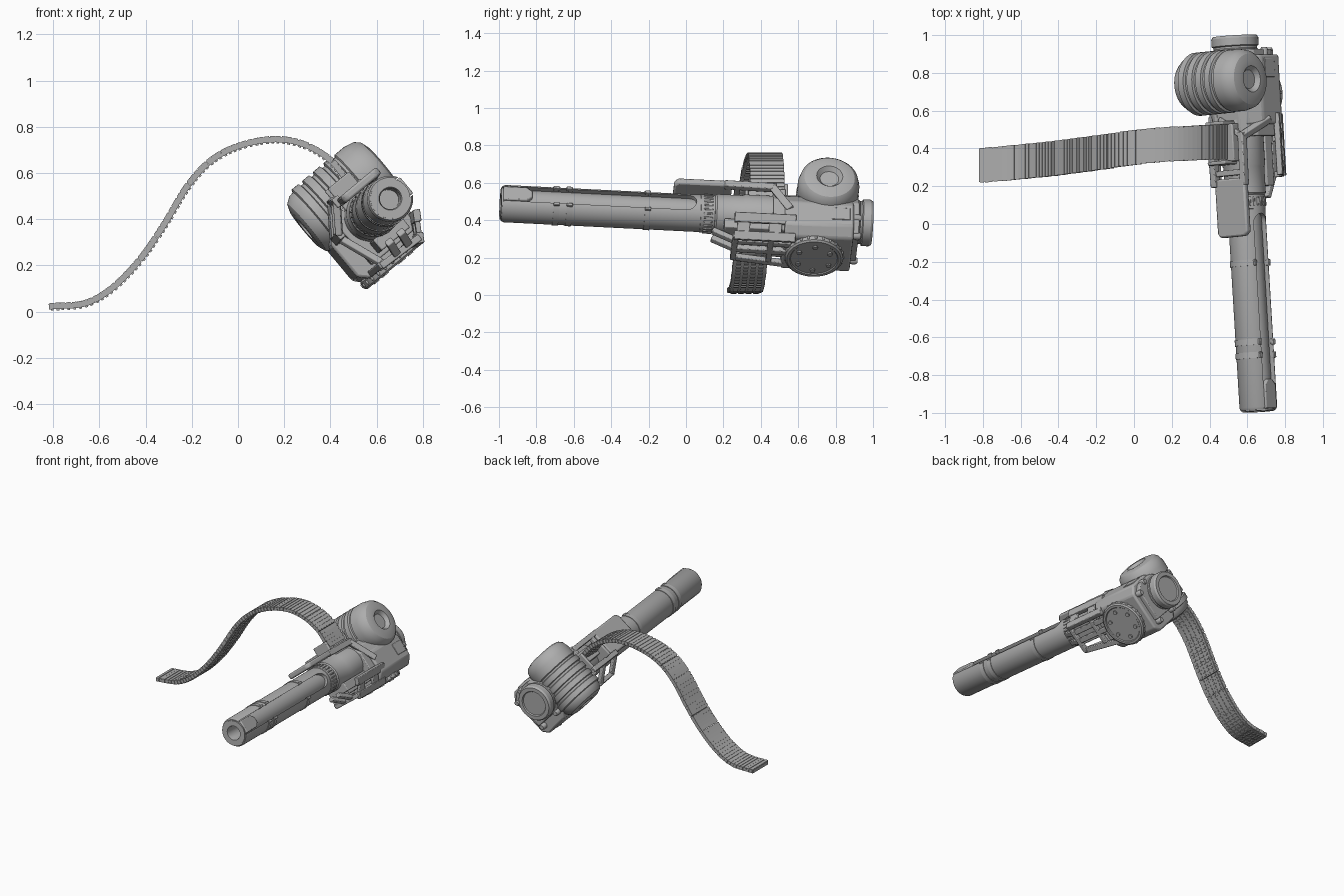
import bpy, bmesh, math
from mathutils import Vector, Matrix

if "Cube" in bpy.data.objects:
    bpy.data.objects.remove(bpy.data.objects["Cube"])

GREY = (0.42, 0.42, 0.42, 1)
mat = bpy.data.materials.new("gun metal grey")
mat.use_nodes = True
mat.diffuse_color = GREY
mat.node_tree.nodes["Principled BSDF"].inputs["Base Color"].default_value = GREY

# Tilted and rolled frame of the gun: x right, y back along the barrel, z up
back = Vector((-0.06, 1, -0.05)).normalized()
right = Vector((0.77, 0, 0.64))
right = (right - back * right.dot(back)).normalized()
up = right.cross(back)
GUN = Matrix((right, back, up)).transposed().to_4x4()
GUN.translation = (0.60, 0, 0.44)
made = []


def finish(name, bm, bevel=0, frame=GUN):
    bmesh.ops.recalc_face_normals(bm, faces=bm.faces)
    me = bpy.data.meshes.new(name)
    bm.to_mesh(me)
    bm.free()
    me.materials.append(mat)
    ob = bpy.data.objects.new(name, me)
    bpy.context.collection.objects.link(ob)
    ob.matrix_world = frame
    if bevel:
        mod = ob.modifiers.new("bevel", "BEVEL")
        mod.width, mod.segments = bevel, 2
    made.append(ob)
    return ob


def lathe(name, profile, centre=(0, 0, 0), axis="Y", n=40):
    """Turn (radius, distance) points around an axis through centre."""
    bm, rings = bmesh.new(), []
    for r, t in profile:
        ring = []
        for i in range(n):
            a = math.tau * i / n
            c, s = r * math.cos(a), r * math.sin(a)
            p = {"X": (t, c, s), "Y": (c, t, s), "Z": (c, s, t)}[axis]
            ring.append(bm.verts.new(Vector(p) + Vector(centre)))
        rings.append(ring)
    for A, B in zip(rings, rings[1:]):
        for i in range(n):
            j = (i + 1) % n
            bm.faces.new((A[i], A[j], B[j], B[i]))
    bm.faces.new(rings[0])
    bm.faces.new(rings[-1])
    return finish(name, bm)


def prism(name, pts, lo, hi, axis="Y", bevel=0.006):
    """Extrude a flat outline along an axis."""
    bm = bmesh.new()
    place = {"X": lambda a, b, t: (t, a, b), "Y": lambda a, b, t: (a, t, b),
             "Z": lambda a, b, t: (a, b, t)}[axis]
    ends = [[bm.verts.new(place(a, b, t)) for a, b in pts] for t in (lo, hi)]
    for e in ends:
        bm.faces.new(e)
    for i in range(len(pts)):
        j = (i + 1) % len(pts)
        bm.faces.new((ends[0][i], ends[0][j], ends[1][j], ends[1][i]))
    return finish(name, bm, bevel)


def box(name, x, y, z, bevel=0.006):
    return prism(name, [(x[0], z[0]), (x[1], z[0]), (x[1], z[1]), (x[0], z[1])], *y, bevel=bevel)


def bar(name, a, b, w, h):
    """Box beam between two points."""
    a, b = Vector(a), Vector(b)
    bm = bmesh.new()
    bmesh.ops.create_cube(bm, size=1)
    rot = (b - a).to_track_quat("Y", "Z").to_matrix().to_4x4()
    m = Matrix.Translation((a + b) / 2) @ rot @ Matrix.Diagonal((w, (b - a).length, h, 1))
    bmesh.ops.transform(bm, matrix=m, verts=bm.verts)
    return finish(name, bm, 0.005)


# Slotted outer barrel with an inner barrel and a bored muzzle
shroud = lathe("barrel_shroud", [(0.075, 0.08), (0.1, 0.08), (0.1, -0.975), (0.092, -0.99),
                                 (0.075, -0.99), (0.075, 0.08)])
outline = [(-1.1, -0.05), (0, -0.05)]
outline += [(0.05 * math.cos(a), 0.05 * math.sin(a)) for a in
            [math.radians(d) for d in range(-75, 76, 15)]]
outline += [(0, 0.05), (-1.1, 0.05)]
cutter = prism("slot_cutter", outline, 0.03, 0.2, "X", 0)
made.remove(cutter)
cutter.hide_render = True
cut = shroud.modifiers.new("slot", "BOOLEAN")
cut.operation, cut.object, cut.solver = "DIFFERENCE", cutter, "EXACT"
bpy.context.view_layer.update()
cut_mesh = bpy.data.meshes.new_from_object(shroud.evaluated_get(bpy.context.evaluated_depsgraph_get()))
shroud.modifiers.clear()
shroud.data = cut_mesh
bpy.data.objects.remove(cutter)
lathe("inner_barrel", [(0.077, 0.1), (0.077, -0.97), (0.086, -0.975), (0.086, -0.995), (0.05, -0.995),
                       (0.045, -0.98), (0.045, -0.85)])
prism("muzzle_key", [(-0.985, -0.045), (-0.86, -0.045), (-0.83, -0.02), (-0.83, 0.02),
                     (-0.86, 0.045), (-0.985, 0.045)], 0.05, 0.093, "X")
for i, y in enumerate((-0.7, -0.63, -0.21)):
    # Bands leave the slot open and end in small clips
    bm = bmesh.new()
    arc = [math.radians(d) for d in range(36, 325, 8)]
    loops = [[bm.verts.new((r * math.cos(a), t, r * math.sin(a))) for a in arc]
             for r, t in ((0.098, y - 0.016), (0.104, y - 0.016), (0.104, y + 0.016), (0.098, y + 0.016))]
    for A, B in zip(loops, loops[1:]):
        for k in range(len(arc) - 1):
            bm.faces.new((A[k], A[k + 1], B[k + 1], B[k]))
    finish(f"barrel_band_{i}", bm)
    for s in (-1, 1):
        box(f"band_clip_{i}_{s}", (0.07, 0.091), (y - 0.016, y + 0.016), sorted((s * 0.048, s * 0.066)), 0.003)

# Knurled collar and receiver tube
lathe("collar", [(0.09, 0.07), (0.102, 0.075), (0.102, 0.15), (0.09, 0.155)])
for i in range(28):
    a = math.tau * i / 28
    c, s = 0.102 * math.cos(a), 0.102 * math.sin(a)
    bar("collar_tooth", (c, 0.09, s), (c, 0.14, s), 0.01, 0.01)
lathe("receiver_tube", [(0.09, 0.14), (0.108, 0.16), (0.108, 0.3), (0.113, 0.31), (0.113, 0.55)])

# Main body and rear cap
prism("main_body", [(-0.21, -0.17), (-0.17, -0.21), (0.1, -0.21), (0.15, -0.16), (0.15, -0.01),
                    (0.1, 0.07), (-0.11, 0.1), (-0.21, 0.01)], 0.52, 0.89, bevel=0.012)
prism("body_shoulder", [(-0.13, -0.17), (0.1, -0.17), (0.13, -0.12), (0.13, 0.02), (0.07, 0.1),
                        (-0.08, 0.1), (-0.14, 0.03)], 0.46, 0.92)
lathe("rear_cap", [(0.11, 0.88), (0.12, 0.9), (0.12, 0.925), (0.115, 0.93), (0.115, 0.94), (0.125, 0.945),
                   (0.125, 0.985), (0.117, 0.998), (0.09, 0.998), (0.085, 0.99)], (-0.01, 0, 0))
for i, (x, z) in enumerate([(0.12, -0.08), (0.08, -0.17), (-0.15, -0.15), (-0.15, 0.02)]):
    lathe(f"rear_bolt_{i}", [(0.02, 0.87), (0.02, 0.92), (0.015, 0.93)], (x, 0, z), n=16)
box("side_latch", (0.14, 0.154), (0.77, 0.87), (-0.12, -0.04), 0.003)

# Drum across the top, with raised rings
drum = [(0.05, -0.19), (0.055, -0.22), (0.1, -0.22), (0.132, -0.208), (0.152, -0.18)]
for t in (-0.135, -0.075, -0.015, 0.045):
    drum += [(0.155, t - 0.023), (0.168, t - 0.018), (0.168, t + 0.018), (0.155, t + 0.023)]
drum += [(0.155, 0.08), (0.165, 0.086), (0.165, 0.14), (0.155, 0.185), (0.135, 0.207), (0.1, 0.218),
         (0.07, 0.218), (0.05, 0.195)]
lathe("drum", drum, (-0.015, 0.755, 0.135), "X", 48)
box("drum_cradle", (-0.13, 0.1), (0.6, 0.89), (0.02, 0.12))

# Bolted disc underneath
disc = (-0.05, 0.69, 0)
lathe("bottom_disc", [(0.14, -0.19), (0.155, -0.2), (0.155, -0.23), (0.145, -0.238), (0.13, -0.238),
                      (0.125, -0.233)], disc, "Z", 48)
for i in range(6):
    a = math.tau * i / 6
    lathe(f"disc_bolt_{i}", [(0.014, -0.23), (0.014, -0.242)],
          (disc[0] + 0.095 * math.cos(a), disc[1] + 0.095 * math.sin(a), 0), "Z", 12)
for i in range(24):
    a = math.tau * i / 24
    c, s = disc[0] + 0.154 * math.cos(a), disc[1] + 0.154 * math.sin(a)
    bar("disc_grip", (c, s, -0.205), (c, s, -0.225), 0.012, 0.012)

# Top guard: nose plate, two long rails and slanted struts
prism("top_guard_nose", [(-0.09, -0.05), (-0.07, -0.07), (0.09, -0.07), (0.115, -0.05),
                         (0.115, 0.24), (-0.09, 0.24)], 0.108, 0.145, "Z", 0.01)
bar("guard_rail_left", (-0.09, 0.2, 0.135), (-0.09, 0.5, 0.145), 0.035, 0.045)
bar("guard_rail_right", (0.1, 0.2, 0.125), (0.1, 0.48, 0.12), 0.035, 0.04)
bar("guard_strut_right", (0.1, 0.46, 0.12), (0.145, 0.55, -0.06), 0.035, 0.04)
bar("guard_strut_left", (-0.09, 0.48, 0.14), (-0.17, 0.58, 0.02), 0.035, 0.045)
bar("guard_cross_strut", (-0.06, 0.56, 0.1), (0.1, 0.46, 0.125), 0.025, 0.03)
bar("guard_cross_bar", (-0.09, 0.27, 0.128), (0.11, 0.27, 0.125), 0.03, 0.035)
# Left side wall of the guard, left open between its posts
bar("left_wall_rail", (-0.17, 0.24, 0.02), (-0.18, 0.55, 0.01), 0.03, 0.04)
for i, y in enumerate((0.22, 0.36, 0.5)):
    bar(f"left_wall_post_{i}", (-0.095, y, 0.135), (-0.175, y + 0.03, 0.02), 0.03, 0.03)

# Belt feed mouth
for i, y in enumerate((0.325, 0.535)):
    box(f"feed_cheek_{i}", (-0.08, 0.04), (y - 0.01, y + 0.01), (0.08, 0.205))
box("feed_floor", (-0.03, 0.06), (0.33, 0.53), (0.09, 0.15))

# Lower guard: slanted right panel with a window, rails and cross bars
for name, a, b in (("upper", 0.0, 0.36), ("lower", 0.68, 1.0)):
    px = [(0.168 - 0.078 * t, -0.115 - 0.125 * t) for t in (a, b)]
    prism(f"right_panel_{name}", [px[0], px[1], (px[1][0] - 0.028, px[1][1] + 0.015),
                                  (px[0][0] - 0.028, px[0][1] + 0.015)], 0.25, 0.58, bevel=0.004)
for i, y in enumerate((0.3, 0.47)):
    bar(f"right_panel_post_{i}", (0.145, y, -0.12), (0.08, y, -0.225), 0.07, 0.022)
for i, x in enumerate((-0.035, 0.03)):
    bar(f"lower_nose_{i}", (x, 0.14, -0.14), (x, 0.26, -0.2), 0.035, 0.03)
    bar(f"lower_rail_{i}", (x, 0.25, -0.2), (x, 0.56, -0.205), 0.035, 0.03)
bar("lower_rail_left", (-0.11, 0.25, -0.195), (-0.15, 0.56, -0.195), 0.035, 0.03)
bar("left_lower_strut", (-0.11, 0.26, -0.19), (-0.17, 0.42, 0.01), 0.03, 0.03)
for i, y in enumerate((0.26, 0.45)):
    bar(f"lower_cross_bar_{i}", (-0.12, y, -0.2), (0.09, y, -0.21), 0.03, 0.03)
box("inner_tray", (-0.08, 0.08), (0.2, 0.53), (-0.15, -0.09))

# Ammunition belt: smooth path, evenly spaced links
path = [Vector(p) for p in [
    (0.49, 0.435, 0.54), (0.40, 0.433, 0.655), (0.28, 0.427, 0.725), (0.15, 0.42, 0.745),
    (0, 0.405, 0.715), (-0.12, 0.387, 0.65), (-0.22, 0.373, 0.54), (-0.32, 0.36, 0.375),
    (-0.42, 0.347, 0.23), (-0.54, 0.335, 0.105), (-0.66, 0.323, 0.036), (-0.81, 0.31, 0.022)]]
ext = [2 * path[0] - path[1]] + path + [2 * path[-1] - path[-2]]
dense = []
for p0, p1, p2, p3 in zip(ext, ext[1:], ext[2:], ext[3:]):
    for k in range(30):
        t = k / 30
        dense.append(0.5 * (2 * p1 + (p2 - p0) * t + (2 * p0 - 5 * p1 + 4 * p2 - p3) * t ** 2
                            + (3 * p1 - p0 - 3 * p2 + p3) * t ** 3))
dense.append(path[-1])
links, gap, walked = bmesh.new(), 0.0245, 0.0


def link_box(frame, centre, size):
    m = frame @ Matrix.Translation(centre) @ Matrix.Diagonal((*size, 1))
    bmesh.ops.create_cube(links, size=1, matrix=m)


for a, b in zip(dense, dense[1:]):
    walked += (b - a).length
    if walked < gap:
        continue
    walked -= gap
    along = (b - a).normalized()
    along.y = 0
    along.normalize()
    top = along.cross(Vector((0, -1, 0)))
    if top.z < 0:
        top.negate()
    frame = Matrix((along, Vector((0, 1, 0)), top)).transposed().to_4x4()
    frame.translation = b
    link_box(frame, (0, 0, 0), (0.027, 0.176, 0.024))
    link_box(frame, (0, 0, 0.003), (0.02, 0.184, 0.025))
    for y in (-0.06, -0.02, 0.02, 0.06):
        link_box(frame, (0, y, -0.013), (0.012, 0.026, 0.01))
finish("ammunition_belt", links, 0, Matrix())

# Smooth round surfaces, keep edges sharp
bpy.ops.object.select_all(action="DESELECT")
for ob in made:
    ob.select_set(True)
bpy.context.view_layer.objects.active = made[0]
bpy.ops.object.shade_smooth_by_angle(angle=math.radians(30))
